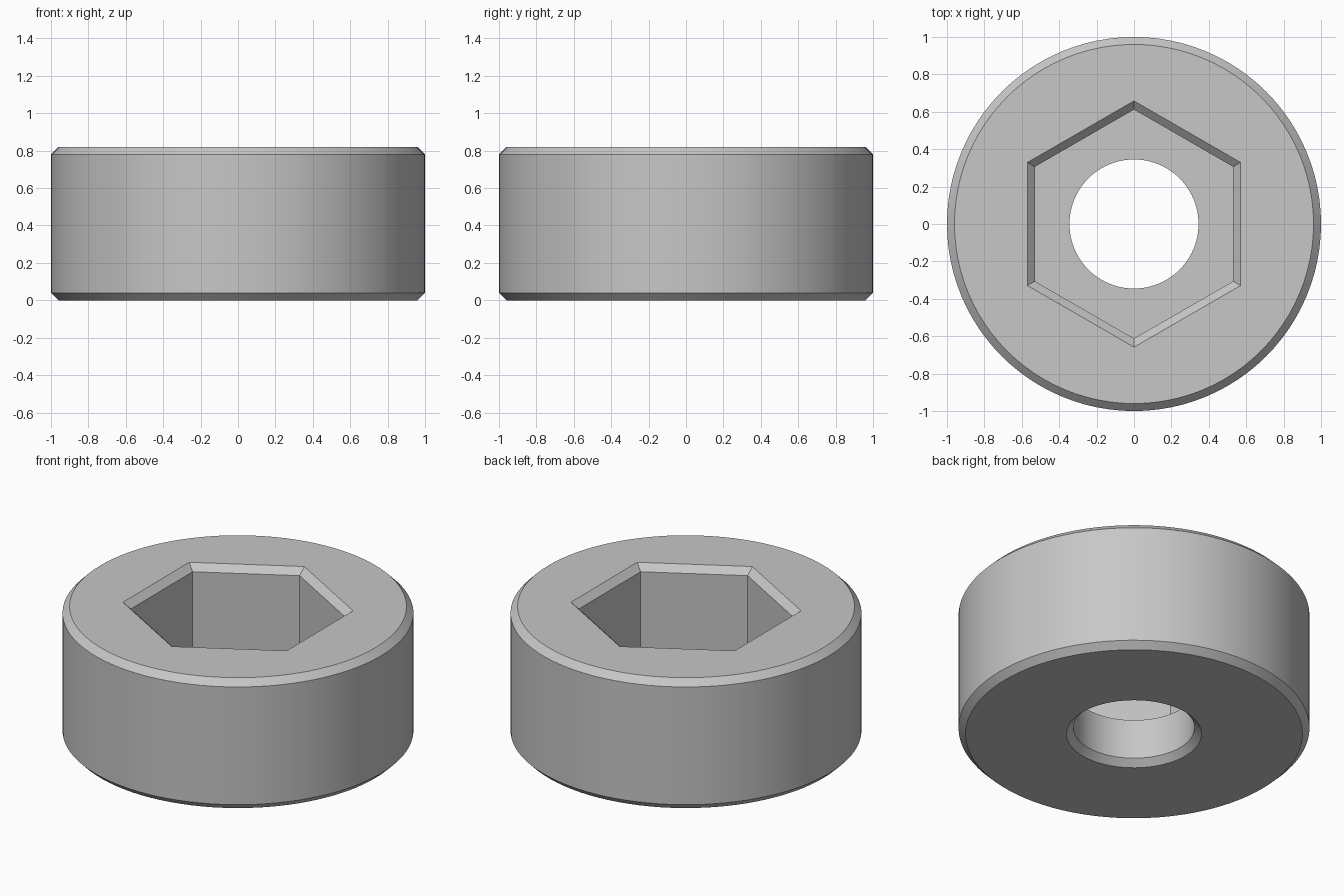
import bpy
import bmesh
from math import cos, sin, pi, radians

SEGMENTS = 96      # divisible by six so the hexagon corners land on vertices
HEIGHT = 0.82
CHAMFER = 0.04
FLOOR = 0.29       # bottom of the hexagonal socket
HOLE = 0.345
HEX = 0.53         # half the distance across the flats

if "Cube" in bpy.data.objects:
    bpy.data.objects.remove(bpy.data.objects["Cube"], do_unlink=True)

steel = bpy.data.materials.new("steel grey")
steel.use_nodes = True
GREY = (0.57, 0.57, 0.57, 1)
steel.diffuse_color = GREY
steel.node_tree.nodes["Principled BSDF"].inputs["Base Color"].default_value = GREY


def ring(bm, size, z, hexagonal=False):
    """Loop of vertices: a circle, or a hexagon with flats facing +x and -x."""
    verts = []
    for i in range(SEGMENTS):
        a = 2 * pi * i / SEGMENTS
        r = size
        if hexagonal:
            sector = SEGMENTS // 6
            step = (i + sector // 2) % sector - sector // 2
            r = size / cos(2 * pi * step / SEGMENTS)
        verts.append(bm.verts.new((r * cos(a), r * sin(a), z)))
    return verts


# Closed cross-section: outer wall, top, hexagonal socket, floor, round hole
bm = bmesh.new()
section = [
    (1 - CHAMFER, 0, False),
    (1, CHAMFER, False),
    (1, HEIGHT - CHAMFER, False),
    (1 - CHAMFER, HEIGHT, False),
    (HEX + CHAMFER, HEIGHT, True),
    (HEX, HEIGHT - CHAMFER, True),
    (HEX, FLOOR, True),
    (HOLE, FLOOR, False),
    (HOLE, CHAMFER, False),
    (HOLE + CHAMFER, 0, False),
]
rings = [ring(bm, *row) for row in section]
for lower, upper in zip(rings, rings[1:] + rings[:1]):
    for i in range(SEGMENTS):
        j = (i + 1) % SEGMENTS
        bm.faces.new((lower[i], lower[j], upper[j], upper[i]))
bmesh.ops.recalc_face_normals(bm, faces=bm.faces)

mesh = bpy.data.meshes.new("socket_collar")
bm.to_mesh(mesh)
bm.free()
mesh.materials.append(steel)
collar = bpy.data.objects.new("socket_collar", mesh)
bpy.context.collection.objects.link(collar)

# Smooth round walls, crisp chamfers and socket corners
bpy.ops.object.select_all(action="DESELECT")
collar.select_set(True)
bpy.context.view_layer.objects.active = collar
bpy.ops.object.shade_smooth_by_angle(angle=radians(30))
